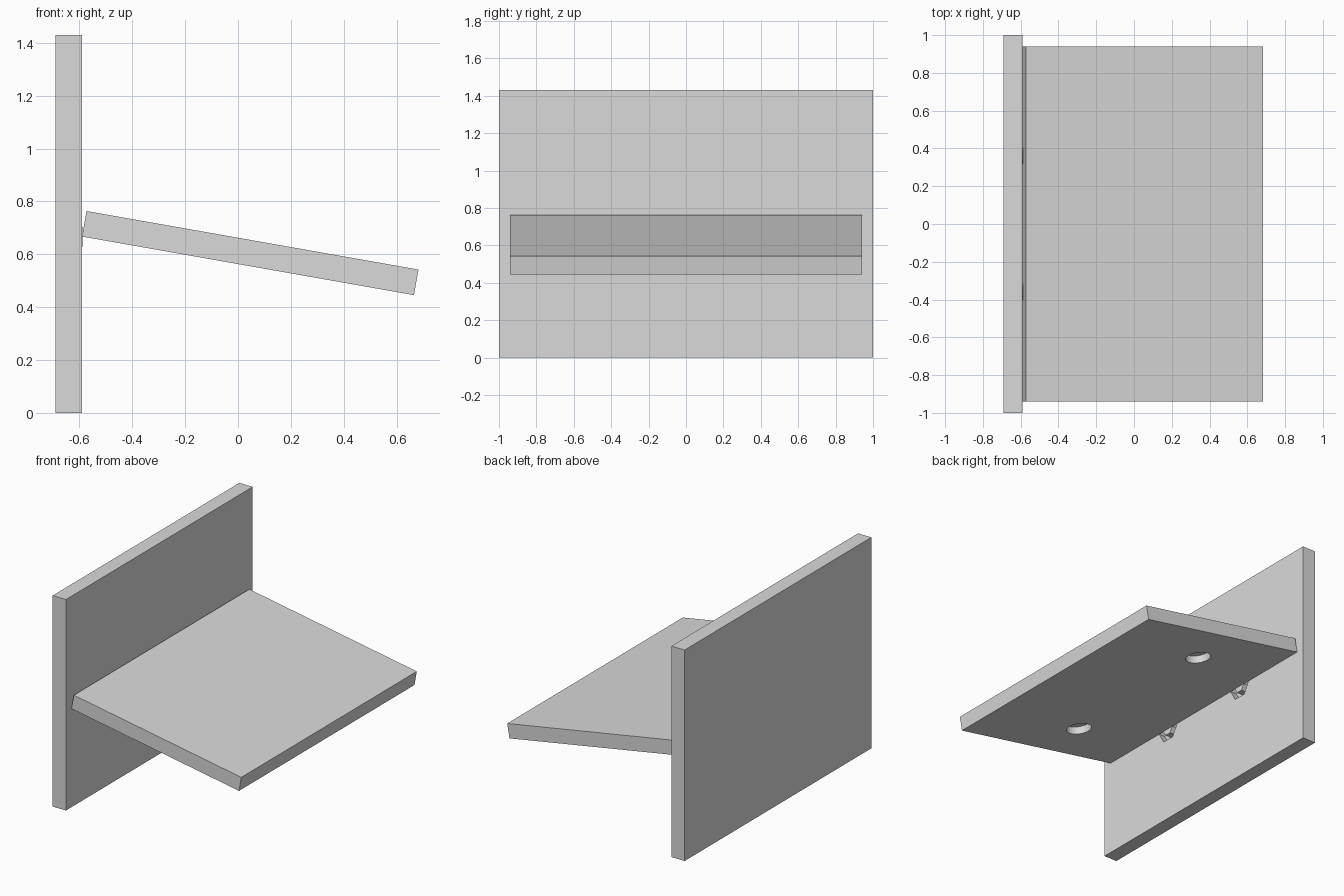
import bpy
from math import pi, radians, sin, cos
from mathutils import Matrix, Vector

cube = bpy.data.objects.get("Cube")
if cube:
    bpy.data.objects.remove(cube, do_unlink=True)

grey = bpy.data.materials.new("light_grey")
grey.use_nodes = True
grey.diffuse_color = (0.7, 0.7, 0.7, 1)
grey.node_tree.nodes["Principled BSDF"].inputs["Base Color"].default_value = (0.7, 0.7, 0.7, 1)


def finish(name):
    obj = bpy.context.object
    obj.name = name
    obj.data.materials.append(grey)
    return obj


def board(name, size, matrix):
    bpy.ops.mesh.primitive_cube_add(size=1)
    obj = finish(name)
    obj.data.transform(Matrix.Diagonal((*size, 1)))
    obj.matrix_world = matrix
    return obj


def rod(name, sides, radius, length, matrix):
    bpy.ops.mesh.primitive_cylinder_add(vertices=sides, radius=radius, depth=length)
    obj = finish(name)
    obj.matrix_world = matrix
    return obj


def cut(target, cutter):
    mod = target.modifiers.new("recess", 'BOOLEAN')
    mod.operation = 'DIFFERENCE'
    mod.solver = 'EXACT'
    mod.object = cutter
    cutter.hide_render = True
    cutter.hide_set(True)


# Upright panel
wall_x = -0.59
wall = board("back_panel", (0.1, 2, 1.43), Matrix.Translation((wall_x - 0.05, 0, 0.715)))

# Sloping shelf, its lower inner edge resting on the panel
tilt = radians(10)
length, thick = 1.275, 0.098
turn = Matrix.Rotation(tilt, 4, 'Y')
hinge = Matrix.Translation((wall_x, 0, 0.667)) @ turn
shelf = board("shelf", (length, 1.88, thick),
              hinge @ Matrix.Translation((length / 2, 0, thick / 2)))

across = Matrix.Rotation(pi / 2, 4, 'Y')
for side, label in ((1, "left"), (-1, "right")):
    # Round blind hole under the shelf
    cut(shelf, rod(label + "_shelf_hole_cutter", 32, 0.082, 0.1,
                   hinge @ Matrix.Translation((0.56, side * 0.6, 0))))
    # Six-sided socket in the panel with a peg in it
    seat = Vector((wall_x, side * 0.36, 0.667))
    cut(wall, rod(label + "_socket_cutter", 6, 0.09, 0.1,
                  Matrix.Translation(seat) @ across))
    rod(label + "_peg", 6, 0.045, 0.055,
        Matrix.Translation(seat - Vector((0.025, 0, 0))) @ across)
